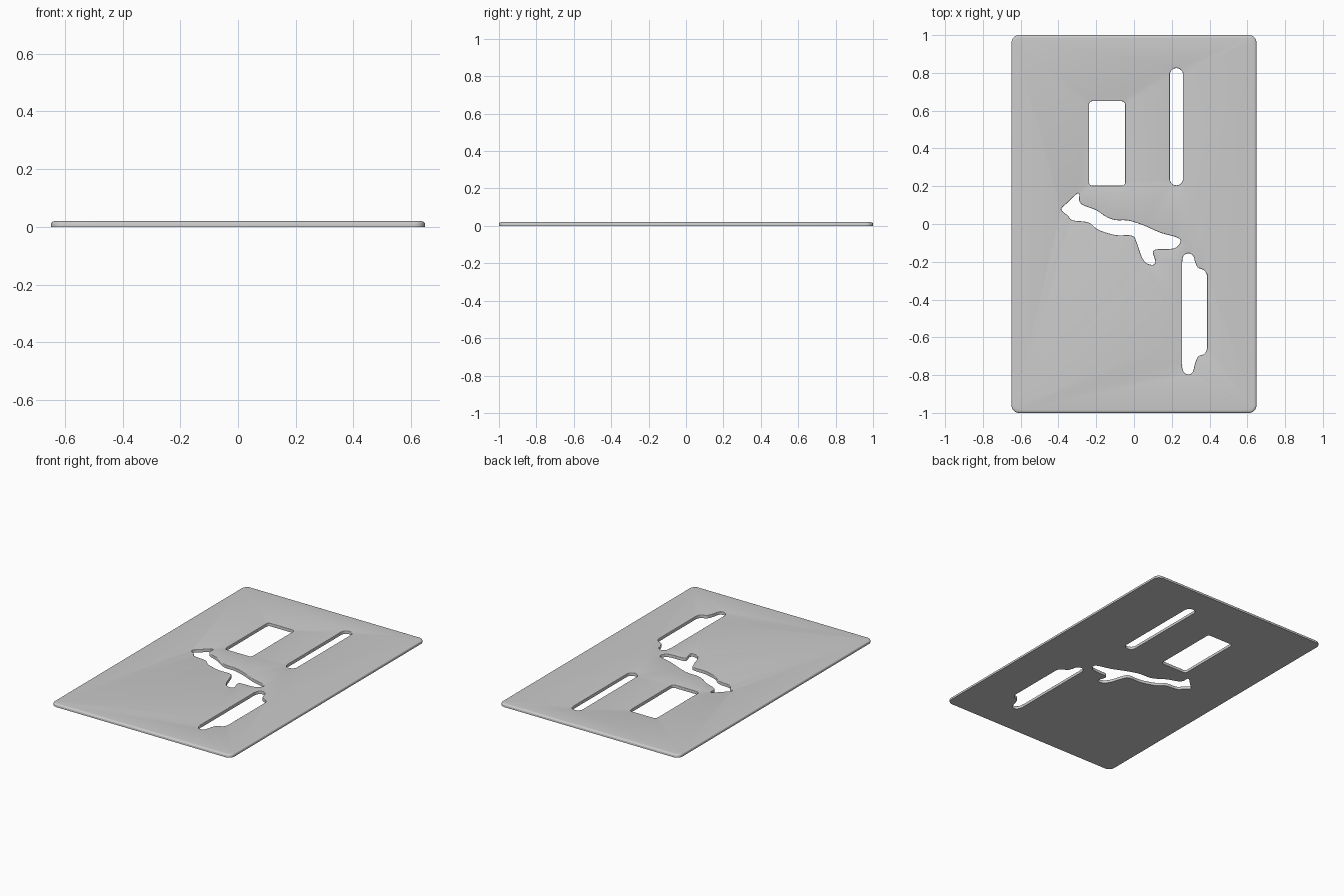
import bpy, bmesh, math
from mathutils import Vector

if "Cube" in bpy.data.objects:
    bpy.data.objects.remove(bpy.data.objects["Cube"])

T = 0.02  # plate thickness


def rounded_rect(x0, x1, y0, y1, r, n=8):
    pts = []
    for cx, cy, a in ((x1 - r, y1 - r, 0), (x0 + r, y1 - r, 90),
                      (x0 + r, y0 + r, 180), (x1 - r, y0 + r, 270)):
        for i in range(n + 1):
            t = math.radians(a + 90 * i / n)
            pts.append(Vector((cx + r * math.cos(t), cy + r * math.sin(t))))
    return pts


def smooth_loop(ctrl, n=5):
    """Closed Catmull-Rom loop, returned counter-clockwise."""
    c = [Vector(p) for p in ctrl]
    m, pts = len(c), []
    for i in range(m):
        a, b, d, e = c[i - 1], c[i], c[(i + 1) % m], c[(i + 2) % m]
        for k in range(n):
            t = k / n
            pts.append(0.5 * (2 * b + (d - a) * t + (2 * a - 5 * b + 4 * d - e) * t * t
                              + (3 * b - a - 3 * d + e) * t ** 3))
    area = sum(pts[i - 1].cross(pts[i]) for i in range(len(pts)))
    return pts if area > 0 else pts[::-1]


def offset(pts, d):
    """Move a counter-clockwise loop outwards by d."""
    out, m = [], len(pts)
    for i, p in enumerate(pts):
        t = (pts[(i + 1) % m] - pts[i - 1]).normalized()
        out.append(p + Vector((t.y, -t.x)) * d)
    return out


bm = bmesh.new()
caps = ([], [])


def add_wall(pts, width, height, steps=4):
    """Wall with a rounded upper edge; negative width rounds inwards."""
    levels = [(0, 0)] + [(width * (1 - math.cos(math.pi / 2 * k / steps)),
                          T - height + height * math.sin(math.pi / 2 * k / steps))
                         for k in range(steps + 1)]
    rings = [[bm.verts.new((p.x, p.y, z)) for p in offset(pts, d)] for d, z in levels]
    for lo, hi in zip(rings, rings[1:]):
        for i in range(len(lo)):
            bm.faces.new((lo[i - 1], lo[i], hi[i], hi[i - 1]))
    for cap, ring in zip(caps, (rings[0], rings[-1])):
        cap.extend(bm.edges.get((ring[i - 1], ring[i])) for i in range(len(ring)))


# Outer edge of the plate
add_wall(rounded_rect(-0.648, 0.648, -1, 1, 0.04), -0.016, 0.009)

# Rectangular window and long round-ended slot
add_wall(rounded_rect(-0.238, -0.047, 0.203, 0.65, 0.018), 0.004, 0.004)
add_wall(rounded_rect(0.19, 0.259, 0.205, 0.825, 0.0335), 0.004, 0.004)

# Stepped slot
add_wall(smooth_loop([
    (0.255, -0.7), (0.254, -0.75), (0.265, -0.785), (0.288, -0.796), (0.311, -0.783),
    (0.324, -0.735), (0.342, -0.70), (0.372, -0.688), (0.386, -0.66), (0.387, -0.6),
    (0.387, -0.3), (0.384, -0.265), (0.368, -0.243), (0.338, -0.23), (0.323, -0.20),
    (0.314, -0.17), (0.29, -0.155), (0.264, -0.167), (0.255, -0.20), (0.255, -0.25)]),
    0.004, 0.004)

# Irregular branching cutout
add_wall(smooth_loop([
    (-0.382, 0.085), (-0.35, 0.115), (-0.305, 0.158), (-0.29, 0.157), (-0.29, 0.125),
    (-0.27, 0.10), (-0.20, 0.073), (-0.15, 0.04), (-0.10, 0.021), (-0.03, 0.018),
    (0.05, -0.007), (0.14, -0.046), (0.23, -0.072), (0.246, -0.095), (0.225, -0.123),
    (0.19, -0.132), (0.12, -0.134), (0.10, -0.15), (0.113, -0.198), (0.10, -0.216),
    (0.062, -0.205), (0.037, -0.165), (0.015, -0.10), (-0.01, -0.062), (-0.10, -0.058),
    (-0.19, -0.03), (-0.24, 0.008), (-0.325, 0.02), (-0.35, 0.045), (-0.38, 0.068)]),
    0.004, 0.004)

# Flat underside and top
for cap, nz in zip(caps, (-1, 1)):
    bmesh.ops.triangle_fill(bm, edges=cap, use_beauty=True, normal=(0, 0, nz))
bmesh.ops.recalc_face_normals(bm, faces=bm.faces)

mesh = bpy.data.meshes.new("cutout_plate")
bm.to_mesh(mesh)
bm.free()
plate = bpy.data.objects.new("cutout_plate", mesh)
bpy.context.collection.objects.link(plate)
bpy.context.view_layer.objects.active = plate
plate.select_set(True)
bpy.ops.object.shade_smooth_by_angle(angle=math.radians(40))
